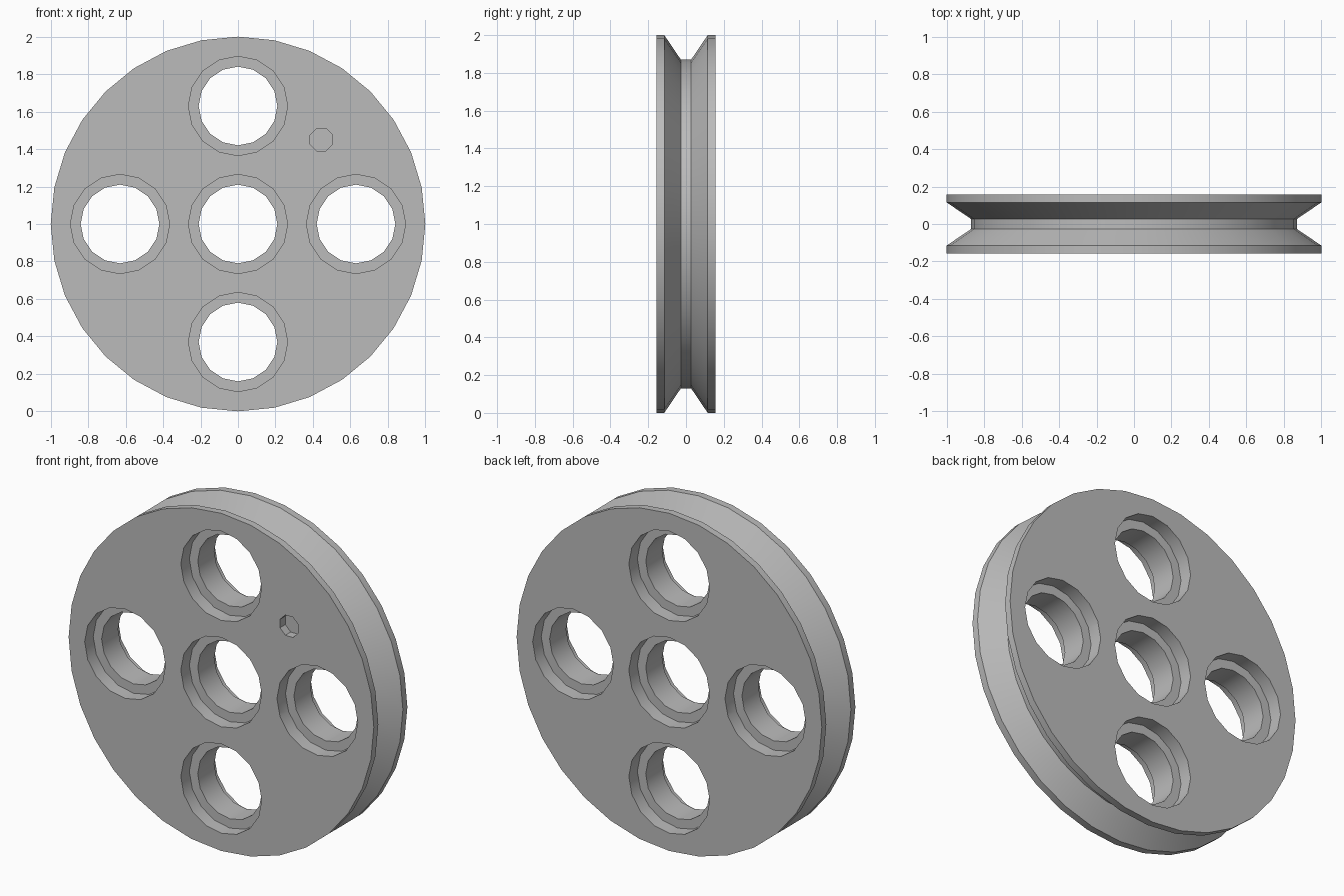
import bpy, bmesh, math
from mathutils import Matrix, Vector

cube = bpy.data.objects.get("Cube")
if cube:
    bpy.data.objects.remove(cube, do_unlink=True)

HALF = 0.157          # half thickness of the wheel
BORE_DEPTH = 0.08     # depth of the bearing seats
HOLE_SPACING = 0.63

grey = bpy.data.materials.new("plain grey")
grey.use_nodes = True
colour = (0.5, 0.5, 0.5, 1)
grey.diffuse_color = colour
grey.node_tree.nodes["Principled BSDF"].inputs["Base Color"].default_value = colour


def lathe(name, profile, sides, x=0, z=1, turn=0):
    """Closed solid turned about the y axis from (radius, y) points."""
    bm = bmesh.new()
    rings = []
    for r, y in profile:
        angles = [turn + math.tau * i / sides for i in range(sides)]
        rings.append([bm.verts.new((x + r * math.cos(a), y, z + r * math.sin(a)))
                      for a in angles])
    for a, b in zip(rings, rings[1:]):
        for i in range(sides):
            j = (i + 1) % sides
            bm.faces.new((a[i], a[j], b[j], b[i]))
    bm.faces.new(rings[0])
    bm.faces.new(rings[-1])
    bmesh.ops.recalc_face_normals(bm, faces=bm.faces)
    mesh = bpy.data.meshes.new(name)
    bm.to_mesh(mesh)
    bm.free()
    mesh.materials.append(grey)
    obj = bpy.data.objects.new(name, mesh)
    bpy.context.collection.objects.link(obj)
    return obj


# Grooved wheel
half_profile = [(1.0, HALF), (1.0, 0.115), (0.87, 0.027)]
profile = half_profile + [(r, -y) for r, y in reversed(half_profile)]
wheel = lathe("pulley_wheel", profile, 32)

# Stepped through holes: one in the middle and four around it
seat = HALF - BORE_DEPTH
stepped = [(0.265, 0.3), (0.265, seat), (0.21, seat),
           (0.21, -seat), (0.265, -seat), (0.265, -0.3)]
centres = [(0, 0), (1, 0), (-1, 0), (0, 1), (0, -1)]
cutters = [lathe("hole_cutter", stepped, 16, HOLE_SPACING * u, 1 + HOLE_SPACING * v)
           for u, v in centres]

# Small blind hole in the front face
cutters.append(lathe("crank_hole_cutter", [(0.065, -0.3), (0.065, 0.05 - HALF)],
                     8, 0.445, 1.45, math.pi / 8))

for cutter in cutters:
    cutter.hide_render = True
    mod = wheel.modifiers.new("cut", 'BOOLEAN')
    mod.operation = 'DIFFERENCE'
    mod.solver = 'EXACT'
    mod.object = cutter

# Keep the cut result and drop the cutters
graph = bpy.context.evaluated_depsgraph_get()
result = bpy.data.meshes.new_from_object(wheel.evaluated_get(graph))
wheel.modifiers.clear()
wheel.data = result
for cutter in cutters:
    bpy.data.objects.remove(cutter, do_unlink=True)

bpy.ops.object.select_all(action='DESELECT')
wheel.select_set(True)
bpy.context.view_layer.objects.active = wheel
bpy.ops.object.shade_smooth_by_angle(angle=math.radians(30))
